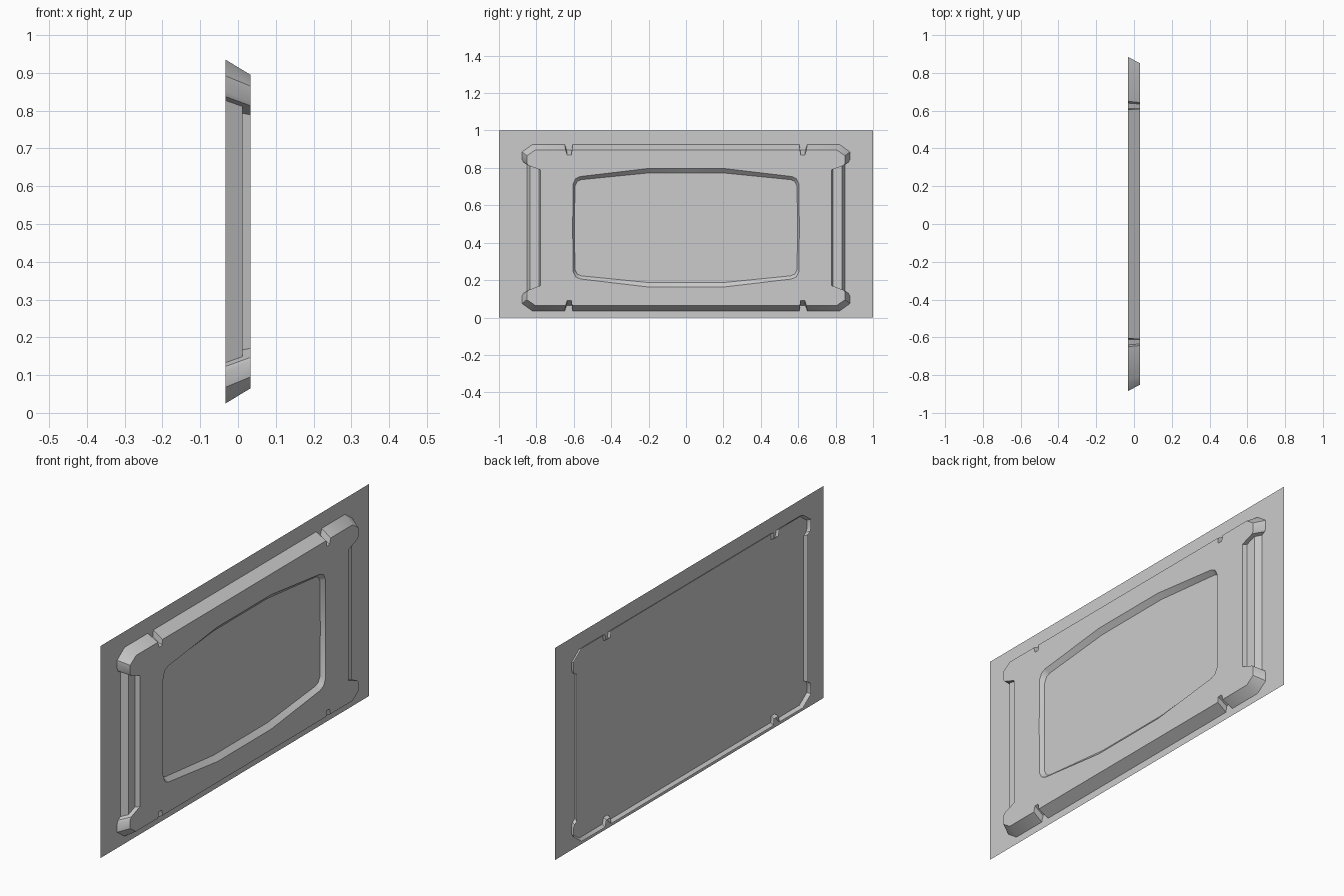
import bpy, bmesh

if "Cube" in bpy.data.objects:
    bpy.data.objects.remove(bpy.data.objects["Cube"])

MID_Z = 0.48                 # height of the frame's centre line
BACK, SHEET, STEP, FRONT = -0.033, -0.017, 0.012, 0.033


def finish(name, bm, z=0.0):
    mesh = bpy.data.meshes.new(name)
    bm.to_mesh(mesh)
    bm.free()
    obj = bpy.data.objects.new(name, mesh)
    obj.location.z = z
    bpy.context.collection.objects.link(obj)
    return obj


# Flat backing sheet
bm = bmesh.new()
bm.faces.new([bm.verts.new((SHEET, y, z)) for y, z in ((-1, 0), (1, 0), (1, 1), (-1, 1))])
finish("backing_sheet", bm)

# One quarter of the frame, mirrored across y and z
bm = bmesh.new()


def row(x, points):
    return [bm.verts.new((x, y, z)) for y, z in points]


def bridge(a, b):
    for i in range(len(a) - 1):
        bm.faces.new((a[i], a[i + 1], b[i + 1], b[i]))


# Tapered outer wall: top edge, notch, chamfered corner block
base = row(BACK, [(0, .455), (.605, .455), (.61, .425), (.64, .425), (.65, .455),
                  (.825, .455), (.885, .412), (.885, .372), (.878, .357)])
rim = row(FRONT, [(0, .415), (.61, .415), (.613, .388), (.635, .388), (.643, .415),
                  (.807, .415), (.85, .385), (.85, .343), (.843, .333)])
bridge(base, rim)

# Stepped side groove and the end face of the corner block
groove = [(BACK, .86, .347), (STEP, .833, .331), (STEP, .785, .313), (FRONT, .778, .309)]
end = [bm.verts.new(p) for p in groove]
centre = [bm.verts.new((x, y, 0)) for x, y, z in groove]
bridge(end, centre)
bm.faces.new([base[-1]] + end + [rim[-1]])

# Window recess with sloped sides and flat floor
opening = row(FRONT, [(0, .317), (.2, .317), (.565, .274), (.59, .263), (.604, .235), (.606, 0)])
inner = row(STEP, [(0, .293), (.2, .293), (.56, .257), (.581, .248), (.594, .222), (.596, 0)])
bridge(opening, inner)
bm.faces.new(inner + row(STEP, [(0, 0)]))

# Front face between the rim and the window
face = bm.faces.new(rim + [end[-1], centre[-1]] + opening[::-1])
bmesh.ops.recalc_face_normals(bm, faces=bm.faces)
face.normal_update()
if face.normal.x < 0:
    bmesh.ops.reverse_faces(bm, faces=bm.faces)

frame = finish("raised_frame", bm, MID_Z)
bpy.context.view_layer.objects.active = frame
frame.select_set(True)
bpy.ops.object.shade_smooth_by_angle(angle=0.6)
mirror = frame.modifiers.new("mirror", "MIRROR")
mirror.use_axis = (False, True, True)
mirror.merge_threshold = 0.0005
